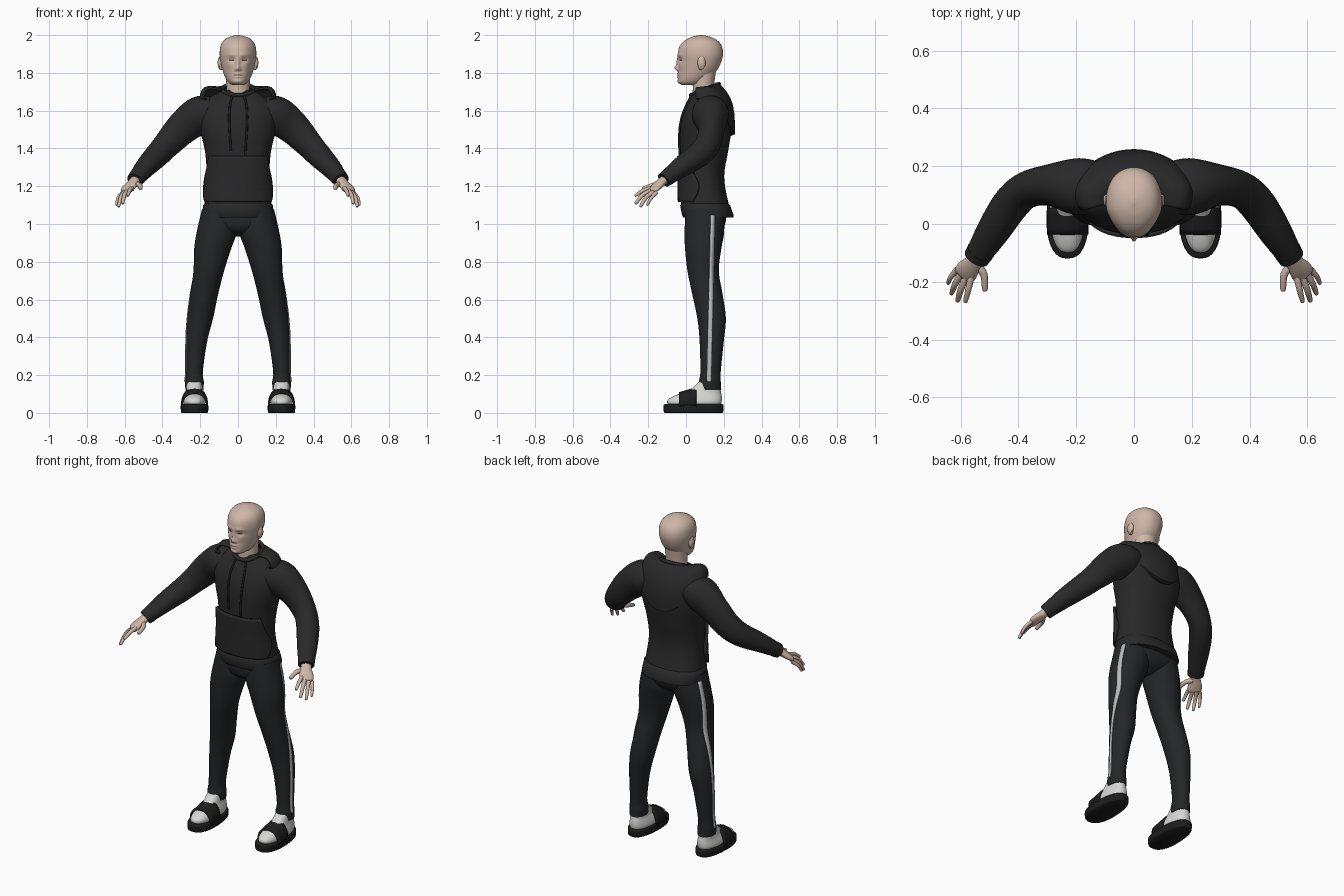
import bpy, bmesh, math
from mathutils import Vector

cube = bpy.data.objects.get("Cube")
if cube:
    bpy.data.objects.remove(cube)


def material(name, *rgb):
    m = bpy.data.materials.new(name)
    m.use_nodes = True
    m.diffuse_color = (*rgb, 1)
    m.node_tree.nodes["Principled BSDF"].inputs["Base Color"].default_value = (*rgb, 1)
    return m


SKIN = material("skin", 0.62, 0.47, 0.39)
LIP = material("lip", 0.36, 0.22, 0.18)
EYE = material("eye_dark", 0.1, 0.07, 0.06)
HOODIE = material("hoodie_black", 0.022, 0.022, 0.022)
PANTS = material("pants_black", 0.018, 0.019, 0.021)
STRIPE = material("stripe_grey", 0.5, 0.5, 0.5)
SOCK = material("sock_white", 0.68, 0.68, 0.67)
SOLE = material("slide_black", 0.012, 0.012, 0.013)


def spline(rows, steps):
    """Smooth curve through tuples of any length."""
    out = []
    for i in range(len(rows) - 1):
        a, b, c, d = (rows[max(0, min(len(rows) - 1, i + k))] for k in (-1, 0, 1, 2))
        for s in range(steps):
            t = s / steps
            out.append(tuple(
                q + t * ((r - p) + t * (2 * p - 5 * q + 4 * r - w + t * (3 * q - p - 3 * r + w))) / 2
                for p, q, r, w in zip(a, b, c, d)))
    return out + [rows[-1]]


def oval(center, u, v, power=2.0, n=40):
    """Ring of points spanned by the half axes u and v."""
    def f(t):
        return math.copysign(abs(t) ** (2 / power), t)
    return [center + u * f(math.cos(k * math.tau / n)) + v * f(math.sin(k * math.tau / n))
            for k in range(n)]


def skin_rows(name, rows, mat, closed=True, mirror=False, thick=0):
    """Mesh from rows of points; closed rows become a capped tube."""
    bm = bmesh.new()
    grid = [[bm.verts.new(p) for p in row] for row in rows]
    n = len(rows[0])
    for a, b in zip(grid, grid[1:]):
        for k in range(n if closed else n - 1):
            j = (k + 1) % n
            bm.faces.new((a[k], a[j], b[j], b[k]))
    if closed:
        bm.faces.new(grid[0])
        bm.faces.new(grid[-1])
    bmesh.ops.recalc_face_normals(bm, faces=bm.faces)
    me = bpy.data.meshes.new(name)
    bm.to_mesh(me)
    bm.free()
    return finish(name, me, mat, mirror, thick)


def finish(name, data, mat, mirror=False, thick=0):
    ob = bpy.data.objects.new(name, data)
    bpy.context.collection.objects.link(ob)
    data.materials.append(mat)
    if thick:
        mod = ob.modifiers.new("thickness", "SOLIDIFY")
        mod.thickness, mod.offset = thick, 0
    if mirror:
        ob.modifiers.new("mirror", "MIRROR").use_mirror_merge = False
    if ob.type == "MESH":
        bpy.ops.object.select_all(action="DESELECT")
        ob.select_set(True)
        bpy.context.view_layer.objects.active = ob
        bpy.ops.object.shade_smooth_by_angle(angle=math.radians(50))
    return ob


def stack(name, rows, mat, power=2.0, steps=5, mirror=False, n=40):
    """Body of level ovals: (z, centre x, half width, front y, back y)."""
    rings = [oval(Vector((x, (f + b) / 2, z)), Vector((w, 0, 0)), Vector((0, (b - f) / 2, 0)), power, n)
             for z, x, w, f, b in spline(rows, steps)]
    return skin_rows(name, rings, mat, mirror=mirror)


def limb(name, pts, mat, steps=5, n=24):
    """Mirrored tube along a path: (x, y, z, half height, half width)."""
    path = spline(pts, steps)
    rings = []
    for i, p in enumerate(path):
        t = Vector(path[min(i + 1, len(path) - 1)][:3]) - Vector(path[max(i - 1, 0)][:3])
        side = t.cross(Vector((0, 0, 1))).normalized()
        up = side.cross(t).normalized()
        rings.append(oval(Vector(p[:3]), side * p[4], up * p[3], 2, n))
    return skin_rows(name, rings, mat, mirror=True)


# Head, with the face shaped by soft bumps
head = stack("head", [
    (1.735, 0, .03, -.02, .06), (1.75, 0, .052, -.04, .10), (1.78, 0, .07, -.041, .135),
    (1.82, 0, .083, -.04, .168), (1.86, 0, .092, -.041, .187), (1.90, 0, .097, -.043, .196),
    (1.94, 0, .093, -.034, .19), (1.97, 0, .077, -.008, .168), (1.99, 0, .047, .03, .13),
    (2.0, 0, .008, .07, .09)], SKIN, 2.15, 10, n=112)
# x, z, spread x, spread z, height
BUMPS = [(0, 1.825, .012, .013, .016), (0, 1.85, .009, .03, .01), (.013, 1.818, .007, .008, .006),
         (.034, 1.869, .017, .013, -.008), (.03, 1.895, .025, .01, .004), (0, 1.794, .02, .006, .006),
         (0, 1.779, .018, .006, .006), (0, 1.755, .02, .012, .004), (.045, 1.84, .02, .02, .003)]
for v in head.data.vertices:
    front = max(0, min(1, (.05 - v.co.y) / .06))
    v.co.x *= 1 - .1 * front
    v.co.y -= front * sum(h * math.exp(-((abs(v.co.x) - x) / sx) ** 2 - ((v.co.z - z) / sz) ** 2)
                          for x, z, sx, sz, h in BUMPS)
head.data.materials.append(EYE)
head.data.materials.append(LIP)
for f in head.data.polygons:
    x, y, z = abs(f.center.x), f.center.y, f.center.z
    if y < .04:
        if ((x - .034) / .014) ** 2 + ((z - 1.868) / .004) ** 2 < 1:
            f.material_index = 1
        elif (x / .024) ** 2 + ((z - 1.787) / .004) ** 2 < 1:
            f.material_index = 2

stack("neck", [(1.64, 0, .066, .03, .155), (1.72, 0, .062, .036, .148), (1.82, 0, .066, .03, .16)], SKIN)
for name, dx, y0, size in (("ears", .094, .082, 1), ("ear_lobes", .09, .074, .6)):
    rings = [oval(Vector((dx + .014 * math.sin(a), y0 + .012 * (1 - size) * math.cos(a),
                          1.853 - .018 * (1 - size) / .4)),
                  Vector((0, .022, .006)) * size * math.cos(a), Vector((0, -.004, .036)) * size * math.cos(a))
             for a in (-1.4, -.9, -.3, .3, .9, 1.4)]
    skin_rows(name, rings, SKIN, mirror=True)

# Hoodie body
TORSO = [(1.04, 0, .184, -.014, .25), (1.11, 0, .178, -.026, .225), (1.25, 0, .166, -.028, .202),
         (1.38, 0, .174, -.032, .222), (1.48, 0, .197, -.033, .238), (1.56, 0, .212, -.022, .243),
         (1.62, 0, .2, .0, .238), (1.66, 0, .165, .02, .225), (1.69, 0, .115, .035, .2),
         (1.71, 0, .075, .045, .17)]
stack("hoodie_body", TORSO, HOODIE, 2.3, 6, n=64)
TORSO_FINE = spline(TORSO, 20)


def on_torso(z, angle, off):
    """Point on the hoodie; angle is measured from the front."""
    _, _, w, f, b = min(TORSO_FINE, key=lambda r: abs(r[0] - z))
    s, c = math.sin(angle), math.cos(angle)
    k = 2 / 2.3
    return Vector(((w + off) * math.copysign(abs(s) ** k, s),
                   (f + b) / 2 - ((b - f) / 2 + off) * math.copysign(abs(c) ** k, c), z))


hem = [[on_torso(z, k * math.tau / 64, off) for k in range(64)]
       for z, off in ((1.035, .001), (1.045, .005), (1.10, .006), (1.112, -.004))]
skin_rows("hoodie_hem", hem, HOODIE)

# Front pocket with slanted hand openings
pocket = [[on_torso(z, math.radians(a) * k / 16, .009) for k in range(-16, 17)]
          for z, a in spline([(1.118, 66), (1.17, 80), (1.22, 82), (1.29, 66), (1.36, 54)], 4)]
skin_rows("front_pocket", pocket, HOODIE, closed=False, thick=.016)

# Hood lying on the back
hood = []
for i in range(41):
    a = math.radians(-112 + 224 * i / 40)
    s, c = math.sin(a), math.cos(a)
    top = Vector((.083 * s, .1 + .07 * c, 1.715 + .028 * c))
    low = Vector((.2 * s, .108 + .146 * c, 1.668 - .19 * max(0, c) ** 1.5))
    out = Vector((s, c, 1.1)) * .028
    row = [top.lerp(low, t) + out * math.sin(math.pi * t) for t in (0, .12, .25, .4, .55, .7, .85, 1)]
    hood.append(row + [low + Vector((-s * .02, -c * .02, -.008))])
skin_rows("hood", hood, HOODIE, closed=False, thick=.01)


def cord(name, pts, radius, mat, cyclic=False):
    cu = bpy.data.curves.new(name, "CURVE")
    cu.dimensions, cu.bevel_depth, cu.bevel_resolution = "3D", radius, 3
    cu.use_fill_caps = True
    sp = cu.splines.new("POLY")
    sp.points.add(len(pts) - 1)
    for p, co in zip(sp.points, pts):
        p.co = (*co, 1)
    sp.use_cyclic_u = cyclic
    sp.use_smooth = True
    return finish(name, cu, mat)


ring = [(.084 * math.sin(a), .1 + .074 * math.cos(a), 1.712 + .03 * math.cos(a))
        for a in (k * math.tau / 40 for k in range(40))]
cord("hood_opening", ring, .011, HOODIE, True)
for name, x, end in (("right_drawstring", -.034, 1.39), ("left_drawstring", .036, 1.36)):
    zs = [end + (1.685 - end) * k / 14 for k in range(15)]
    cord(name, [on_torso(z, math.asin(x / .2), .004) for z in zs], .006, SOLE)

# Sleeves and hands
limb("sleeves", [(.12, .125, 1.6, .075, .09), (.20, .13, 1.578, .1, .098), (.29, .135, 1.512, .089, .072),
                 (.37, .118, 1.428, .075, .064), (.425, .07, 1.368, .067, .064),
                 (.485, -.02, 1.305, .055, .058), (.542, -.112, 1.237, .04, .044)], HOODIE, 6, 36)
limb("cuffs", [(.533, -.097, 1.248, .044, .048), (.546, -.118, 1.232, .04, .045)], HOODIE, 2, 36)
limb("palms", [(.535, -.1, 1.245, .024, .028), (.553, -.13, 1.222, .022, .03), (.575, -.158, 1.196, .019, .039),
               (.589, -.178, 1.177, .014, .038), (.594, -.184, 1.171, .006, .03)], SKIN)
FINGERS = {
    "thumbs": ((.545, -.14, 1.21), (.52, -.175, 1.205), (.516, -.226, 1.188), .013),
    "index_fingers": ((.563, -.182, 1.19), (.573, -.225, 1.178), (.583, -.266, 1.152), .0105),
    "middle_fingers": ((.58, -.178, 1.18), (.6, -.228, 1.155), (.61, -.264, 1.112), .011),
    "ring_fingers": ((.598, -.168, 1.172), (.62, -.21, 1.142), (.631, -.239, 1.096), .0105),
    "little_fingers": ((.612, -.156, 1.166), (.634, -.184, 1.138), (.643, -.204, 1.103), .009)}
for name, (a, b, c, r) in FINGERS.items():
    tip = tuple(q + (q - p) * .12 for p, q in zip(b, c))
    limb(name, [(*a, r * 1.15, r * 1.15), (*b, r, r), (*c, r * .75, r * .75), (*tip, r * .2, r * .2)], SKIN, 5, 14)

# Trousers with side stripes
LEG = [(1.08, .1, .09, .0, .2), (.96, .112, .106, -.008, .202), (.87, .134, .098, -.005, .187),
       (.75, .155, .081, .008, .174), (.62, .18, .073, .035, .195), (.5, .2, .068, .06, .211),
       (.38, .219, .056, .072, .2), (.22, .231, .045, .076, .184), (.165, .231, .05, .068, .184),
       (.12, .231, .047, .062, .187)]
stack("trouser_legs", LEG, PANTS, 2, 6, True)
stack("trouser_seat", [(.935, 0, .05, .06, .14), (.97, 0, .12, .01, .19), (1.02, 0, .185, -.004, .212),
                       (1.08, 0, .175, .0, .21)], PANTS, 2.3)
stripe = []
for z, x, w, f, b in spline(LEG, 6):
    if .16 < z < 1.05:
        y0 = .122 + (z - .17) * .022
        stripe.append([Vector((x + w * math.sqrt(1 - ((y - (f + b) / 2) / ((b - f) / 2)) ** 2) + .002, y, z))
                       for y in (y0 - .011, y0, y0 + .011)])
skin_rows("side_stripes", stripe, STRIPE, closed=False, mirror=True, thick=.004)

# Socks and slide sandals
stack("socks", [(.035, .23, .05, -.088, .18), (.055, .23, .06, -.1, .188), (.075, .23, .057, -.09, .19),
                (.095, .23, .05, -.05, .188), (.115, .231, .044, .01, .184), (.17, .231, .04, .075, .178)],
      SOCK, 2.4, 5, True)
soles = stack("slide_soles", [(0, .23, .068, -.112, .192), (.008, .23, .073, -.118, .198),
                              (.038, .23, .074, -.119, .199), (.046, .23, .069, -.113, .194)], SOLE, 2.5, 3, True)
for v in soles.data.vertices:
    v.co.x = .23 + (v.co.x - .23) * (1 - .6 * max(0, v.co.y))
strap = [[Vector((.23 + .067 * math.cos(a), -.036 + .092 * t, .035 + (.07 + .026 * t) * math.sin(a) ** .8))
          for a in (math.pi * k / 20 for k in range(21))] for t in (0, .25, .5, .75, 1)]
skin_rows("slide_straps", [[Vector((p.x, p.y, p.z)) for p in row] for row in strap], SOLE,
          closed=False, mirror=True, thick=.01)
